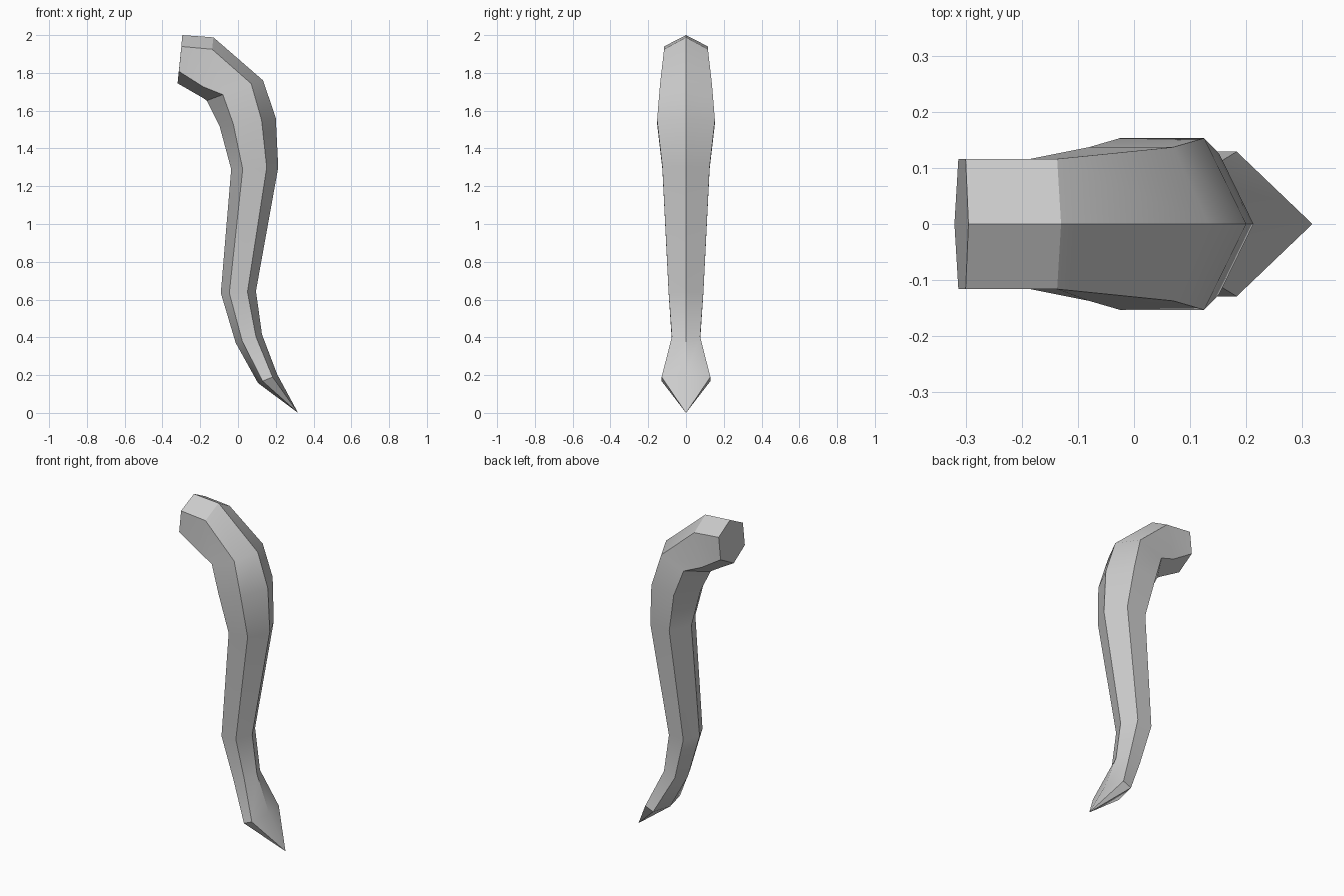
import bpy, bmesh, math

if "Cube" in bpy.data.objects:
    bpy.data.objects.remove(bpy.data.objects["Cube"])

# Hexagonal sections along the curved handle, each:
# (outer ridge x,z), (outer side x,z), (inner side x,z), (inner ridge x,z), half width in y
sections = [
    ((-0.295, 2.00), (-0.30, 1.94), (-0.313, 1.808), (-0.32, 1.745), 0.116),
    ((-0.13, 1.988), (-0.137, 1.925), (-0.185, 1.727), (-0.19, 1.67), 0.116),
    ((0.133, 1.76), (0.07, 1.743), (-0.08, 1.685), (-0.165, 1.653), 0.137),
    ((0.20, 1.56), (0.125, 1.55), (-0.025, 1.53), (-0.098, 1.52), 0.153),
    ((0.213, 1.30), (0.152, 1.30), (0.025, 1.29), (-0.036, 1.29), 0.125),
    ((0.095, 0.645), (0.05, 0.64), (-0.046, 0.635), (-0.091, 0.635), 0.092),
    ((0.127, 0.415), (0.095, 0.403), (0.022, 0.382), (-0.012, 0.37), 0.075),
    ((0.207, 0.205), (0.183, 0.19), (0.13, 0.168), (0.106, 0.158), 0.129),
]
tip = (0.318, 0, 0.0)


def ring(bm, outer, out_side, in_side, inner, w):
    pts = [(outer, 0), (out_side, -w), (in_side, -w),
           (inner, 0), (in_side, w), (out_side, w)]
    return [bm.verts.new((x, y, z)) for (x, z), y in pts]


# Curved handle with a flat end cap and a flared pointed tip
bm = bmesh.new()
rings = [ring(bm, *s) for s in sections]
bm.faces.new(rings[0])
for a, b in zip(rings, rings[1:]):
    for i in range(6):
        j = (i + 1) % 6
        bm.faces.new((a[i], a[j], b[j], b[i]))
point = bm.verts.new(tip)
last = rings[-1]
for i in range(6):
    bm.faces.new((last[i], last[(i + 1) % 6], point))
bmesh.ops.recalc_face_normals(bm, faces=bm.faces[:])

mesh = bpy.data.meshes.new("curved_handle")
bm.to_mesh(mesh)
bm.free()
handle = bpy.data.objects.new("curved_handle", mesh)
bpy.context.collection.objects.link(handle)
bpy.context.view_layer.objects.active = handle
handle.select_set(True)
bpy.ops.object.shade_smooth_by_angle(angle=math.radians(30))
